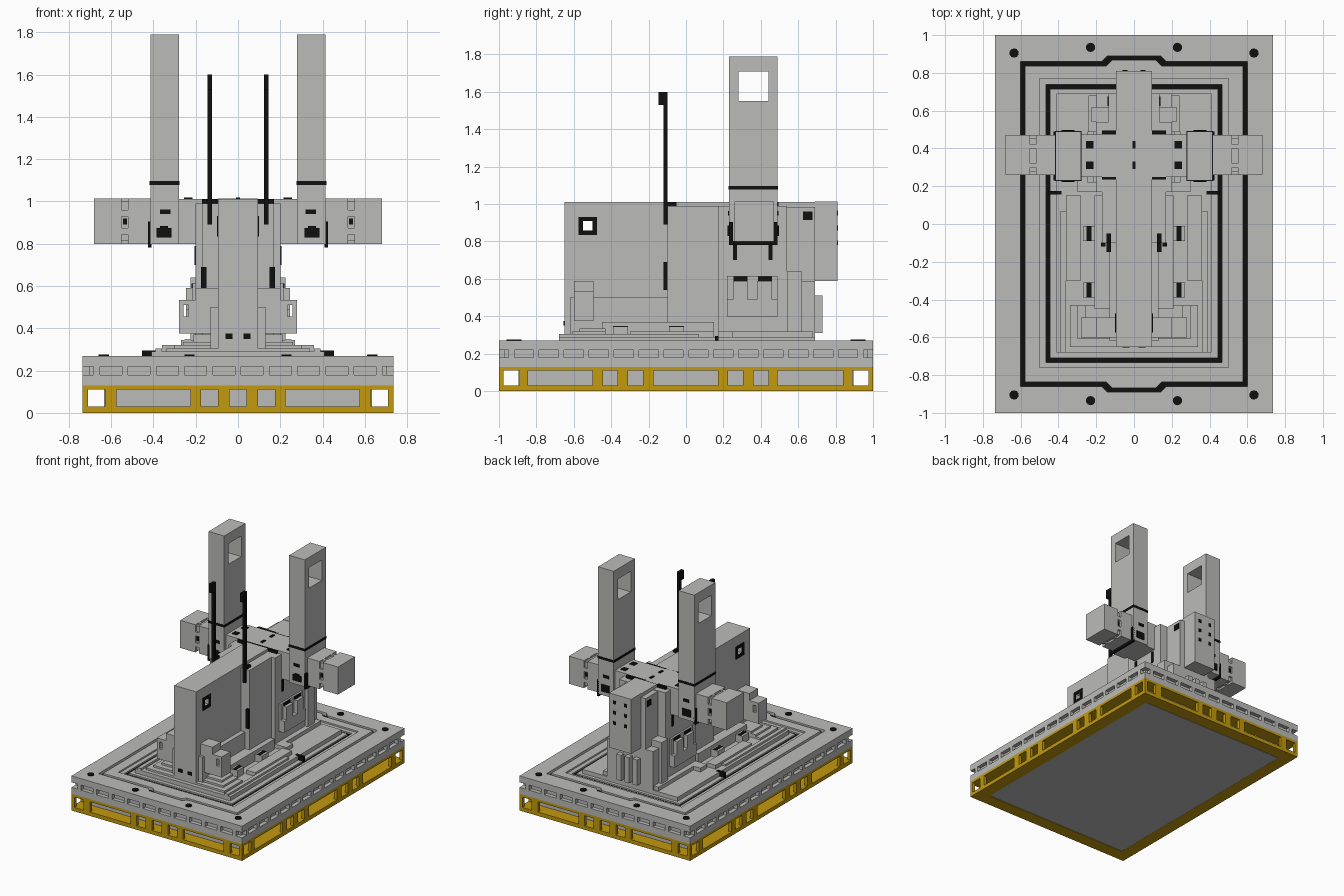
import bpy, bmesh, math
from mathutils import Vector, Matrix

cube = bpy.data.objects.get("Cube")
if cube:
    bpy.data.objects.remove(cube, do_unlink=True)


def material(name, rgb):
    m = bpy.data.materials.new(name)
    m.use_nodes = True
    m.diffuse_color = (*rgb, 1)
    m.node_tree.nodes["Principled BSDF"].inputs["Base Color"].default_value = (*rgb, 1)
    return m


GREY = material("light grey", (0.50, 0.50, 0.49))
YELLOW = material("dark yellow", (0.54, 0.32, 0.004))
BLACK = material("black", (0.005, 0.005, 0.005))


def finish(name, bm, mat):
    bmesh.ops.recalc_face_normals(bm, faces=bm.faces)
    me = bpy.data.meshes.new(name)
    bm.to_mesh(me)
    bm.free()
    me.materials.append(mat)
    ob = bpy.data.objects.new(name, me)
    bpy.context.collection.objects.link(ob)
    return ob


def boxes(name, mat, items, mirror=False):
    """Boxes given as x0, x1, y0, y1, z0, z1, optionally mirrored across x."""
    bm = bmesh.new()
    if mirror:
        items = items + [(-b, -a, *r) for a, b, *r in items]
    for x0, x1, y0, y1, z0, z1 in items:
        mid = Vector((x0 + x1, y0 + y1, z0 + z1)) / 2
        size = Matrix.Diagonal((x1 - x0, y1 - y0, z1 - z0, 1))
        bmesh.ops.create_cube(bm, size=1, matrix=Matrix.Translation(mid) @ size)
    return finish(name, bm, mat)


def plate(name, mat, loops, axis, d0, d1):
    """Extruded outline; loops after the first are holes."""
    bm = bmesh.new()
    place = {"x": lambda u, v: (d0, u, v), "y": lambda u, v: (u, d0, v),
             "z": lambda u, v: (u, v, d0)}[axis]
    edges = []
    for loop in loops:
        vs = [bm.verts.new(place(u, v)) for u, v in loop]
        edges += [bm.edges.new((vs[i - 1], vs[i])) for i in range(len(vs))]
    bmesh.ops.triangle_fill(bm, edges=edges, use_beauty=True, use_dissolve=False)
    ext = bmesh.ops.extrude_face_region(bm, geom=bm.faces[:])
    move = Vector([d1 - d0 if a == axis else 0 for a in "xyz"])
    bmesh.ops.translate(bm, vec=move, verts=[g for g in ext["geom"] if isinstance(g, bmesh.types.BMVert)])
    return finish(name, bm, mat)


def rect(u0, u1, v0, v1):
    return [(u0, v0), (u1, v0), (u1, v1), (u0, v1)]


W, L = 0.735, 1.0

# Yellow carrying frame: open side panels and two flat rails
front_win = [(-.71, -.63), (-.575, -.225), (-.175, -.095), (-.04, .04), (.095, .175), (.225, .575), (.63, .71)]
side_win = [(-.975, -.89), (-.845, -.5), (-.445, -.365), (-.31, -.23), (-.175, .17),
            (.225, .305), (.36, .44), (.49, .84), (.89, .975)]
for s, label in ((-1, "first"), (1, "second")):
    plate("frame_end_" + label, YELLOW, [rect(-W, W, 0, .13)] + [rect(a, b, .03, .11) for a, b in front_win],
          "y", s * L, s * (L - .025))
    plate("frame_side_" + label, YELLOW, [rect(-L, L, 0, .13)] + [rect(a, b, .03, .11) for a, b in side_win],
          "x", s * W, s * (W - .025))
for z in (0, .11):
    plate("frame_rail", YELLOW, [rect(-W, W, -L, L), rect(-.635, .635, -.9, .9)], "z", z, z + (.03 if z == 0 else .02))
boxes("base_core", GREY, [(-.635, .635, -.895, .895, .001, .135)])

# Grey slab with a row of slots around its edge
boxes("slab_lower", GREY, [(-W, W, -L, L, .13, .18)])
boxes("slab_core", GREY, [(-W + .03, W - .03, -L + .03, L - .03, .18, .22)])
teeth = []
for k in range(-5, 6):
    x = k * .1336
    teeth += [(x - .015, x + .015, s * .98 - .02, s * .98 + .02, .18, .22) for s in (-1, 1)]
for k in range(-7, 8):
    y = k * .1333
    teeth += [(s * .715 - .02, s * .715 + .02, y - .015, y + .015, .18, .22) for s in (-1, 1)]
boxes("slab_teeth", GREY, teeth)
boxes("slab_upper", GREY, [(-W, W, -L, L, .22, .24)])


# Deck rings separated by dark grooves
def deck_loop(o):
    quarter = [(.6 + o, .86 + o), (.17 + o, .86 + o), (.14 + o, .89 + o)]
    top = quarter + [(-x, y) for x, y in reversed(quarter)]
    return top + [(-x, -y) for x, y in top]


plate("deck_outer", GREY, [rect(-W, W, -L, L), deck_loop(0)], "z", .24, .27)
plate("deck_middle", GREY, [deck_loop(-.023), rect(-.5, .5, -.76, .77)], "z", .24, .27)
plate("deck_step", GREY, [rect(-.5, .5, -.76, .77), rect(-.467, .467, -.732, .738)], "z", .24, .258)
boxes("deck_inner", GREY, [(-.445, .445, -.71, .715, .24, .258)])
plate("groove_outer", BLACK, [deck_loop(0), deck_loop(-.023)], "z", .24, .247)
plate("groove_inner", BLACK, [rect(-.467, .467, -.732, .738), rect(-.445, .445, -.71, .715)], "z", .24, .247)
boxes("groove_hooks", BLACK, [(.385, .455, .155, .175, .255, .295)], True)

# Deck bolts
bm = bmesh.new()
for x, y in ((.635, .905), (.23, .935)):
    for sx in (-1, 1):
        for sy in (-1, 1):
            bmesh.ops.create_cone(bm, cap_ends=True, segments=10, radius1=.025, radius2=.025, depth=.008,
                                  matrix=Matrix.Translation((sx * x, sy * y, .272)))
finish("deck_bolts", bm, BLACK)

# Low terraces around the central body
boxes("pedestal", GREY, [(-.41, .41, -.68, .69, .25, .29)])
boxes("terraces", GREY, [(-.34, .34, -.65, -.43, .29, .305), (-.3, .3, -.61, -.43, .30, .32),
                         (-.26, .26, -.57, -.43, .31, .335), (-.21, .21, -.45, .15, .29, .37),
                         (-.3, .3, .17, .25, .29, .32), (-.24, .24, .22, .68, .29, .32)])
boxes("terrace_edges", GREY, [(.36, .39, -.68, .07, .29, .305), (.28, .36, -.3, .15, .29, .32)], True)
posts = [-.35, -.05]
boxes("side_posts", GREY, [(.2, .27, y - .04, y + .04, .29, .345) for y in posts], True)
boxes("post_caps", BLACK, [(.225, .252, y - .04, y + .04, .343, .348) for y in posts], True)

# Central slab with a square opening and dark surround
hole = rect(-.55, -.5, .86, .91)
plate("central_slab", GREY, [rect(-.65, .69, .29, 1.012), hole], "x", -.095, .095)
for s in (-1, 1):
    plate("opening_surround", BLACK, [rect(-.575, -.475, .835, .932), hole], "x", s * .092, s * .1)
boxes("slab_front_lights", BLACK, [(.025, .06, -.655, -.645, .35, .375)], True)

# Wider body, back section and rear block
boxes("body", GREY, [(-.17, .17, -.1, .54, .29, .99), (-.2, .2, .17, .54, .29, .99),
                     (-.135, .135, .54, .69, .29, .985), (-.13, .13, -.62, -.1, .29, .5)])
boxes("rear_block", GREY, [(-.095, .095, .69, .81, .59, 1.015)])
boxes("rear_ribs", GREY, [(x - .02, x + .02, .68, .73, .31, .51) for x in (-.07, 0, .07)])
boxes("rear_block_holes", BLACK, [(.035, .06, .805, .814, z, z + .025) for z in (.78, .86, .94)], True)
boxes("rear_steps", GREY, [(.13, .225, .54, .62, .29, .64), (.13, .2, .62, .69, .29, .59)], True)
boxes("rear_side_lights", BLACK, [(.13, .14, .625, .675, .915, .96)], True)

# Front side boxes with small through slots
for s in (-1, 1):
    plate("front_side_box", GREY, [rect(*sorted((s * .09, s * .28)), .375, .535),
                                   rect(*sorted((s * .233, s * .258)), .455, .51)], "y", -.6, -.495)
boxes("front_box_tops", GREY, [(.09, .2, -.6, -.495, .53, .59)], True)

# Two-pronged brackets below the arms
boxes("side_brackets", GREY, [(.19, .245, .22, .49, .4, .49), (.19, .215, .22, .49, .48, .615),
                              (.19, .245, .25, .33, .48, .59), (.19, .245, .38, .46, .48, .59)], True)
boxes("bracket_caps", BLACK, [(.2, .221, y, y + .075, .59, .612) for y in (.255, .385)], True)
boxes("body_strips", BLACK, [(.195, .206, y, y + .022, .7, .79) for y in (.252, .44)], True)

# Cross beam and outer pods with notched seams
boxes("cross_beam", GREY, [(-.29, .29, .25, .475, .8, 1.012)])
boxes("beam_edge_bars", BLACK, [(-.17, .17, .235, .252, .985, 1.012), (-.17, .17, .473, .495, .985, 1.012)])
boxes("beam_ticks", BLACK, [(.045, .065, .19, .24, .985, .998), (.045, .065, .49, .54, .985, .998)], True)
boxes("beam_top_studs", BLACK, [(x - r, x + r, y - .02, y + .02, 1.01, 1.018)
                                for x, r in ((-.235, .02), (0, .009), (.235, .02)) for y in (.31, .42)])
boxes("pods", GREY, [(.41, .52, .26, .47, .8, 1.015), (.55, .68, .26, .47, .8, 1.015),
                     (.5, .57, .275, .455, .815, 1.0),
                     (.515, .555, .26, .47, .845, .875), (.515, .555, .26, .47, .93, .96),
                     (.515, .555, .3, .32, .8, 1.015), (.515, .555, .4, .42, .8, 1.015)], True)
boxes("pod_pins", BLACK, [(.525, .545, .268, .462, .89, .92)], True)

# Tall towers with square windows
for s in (-1, 1):
    plate("tower", GREY, [rect(.23, .49, .8, 1.79), rect(.28, .44, 1.55, 1.71)], "x", s * .28, s * .415)
boxes("tower_bands", BLACK, [(.277, .418, .227, .493, 1.078, 1.096)], True)
boxes("tower_clamps", BLACK, [(.315, .385, .222, .234, .83, .875), (.33, .37, .222, .234, .87, .885),
                              (.315, .385, .486, .497, .83, .885), (.32, .37, .225, .234, .94, .962),
                              (.32, .37, .486, .495, .94, .962),
                              (.408, .425, .23, .252, .79, .905), (.408, .425, .468, .49, .79, .905),
                              (.408, .425, .23, .49, .782, .802)], True)

# Thin masts with box heads
boxes("masts", BLACK, [(.123, .145, -.12, -.098, .89, 1.6), (.123, .145, -.148, -.1, 1.53, 1.6),
                       (.123, .145, -.12, -.05, .99, 1.01)], True)
boxes("mast_lower_strips", BLACK, [(.15, .174, -.12, -.098, .54, .69)], True)
